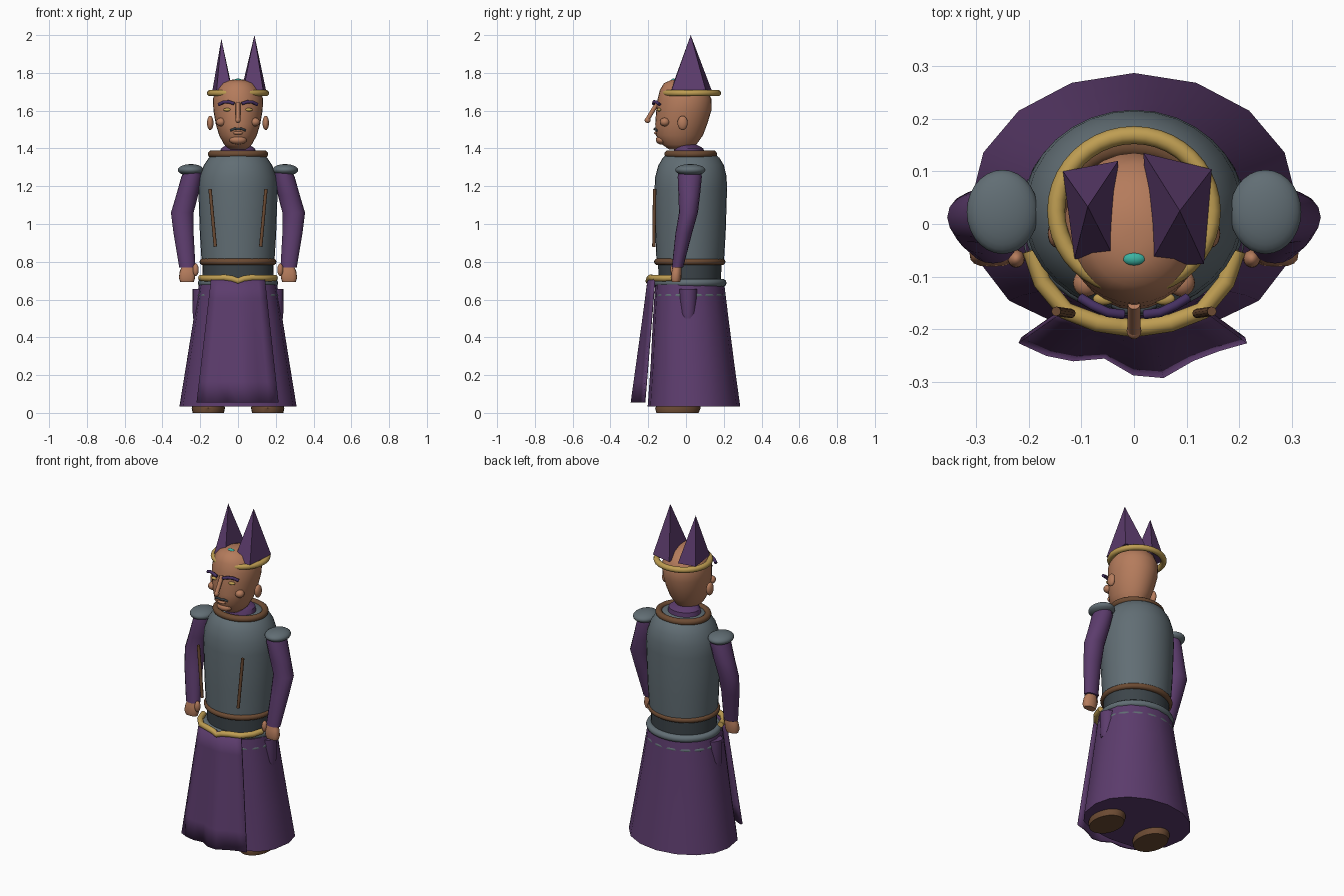
import bpy, bmesh, math
from mathutils import Vector

if "Cube" in bpy.data.objects:
    bpy.data.objects.remove(bpy.data.objects["Cube"])


def mat(name, r, g, b):
    m = bpy.data.materials.new(name)
    m.diffuse_color = (r, g, b, 1)
    m.use_nodes = True
    m.node_tree.nodes["Principled BSDF"].inputs["Base Color"].default_value = m.diffuse_color
    return m


PURPLE = mat("purple cloth", .107, .045, .152)
BROW = mat("dark purple hair", .06, .03, .12)
GREY = mat("grey armour", .12, .155, .175)
DARK = mat("dark grey", .045, .058, .067)
BROWN = mat("brown leather", .15, .07, .033)
GOLD = mat("gold", .52, .34, .085)
SKIN = mat("skin", .46, .2, .107)
TEAL = mat("teal gem", .045, .45, .36)


def finish(name, bm, material, angle=40):
    bmesh.ops.recalc_face_normals(bm, faces=bm.faces)
    me = bpy.data.meshes.new(name)
    bm.to_mesh(me)
    bm.free()
    me.materials.append(material)
    if angle:
        me.shade_smooth()
        me.set_sharp_from_angle(angle=math.radians(angle))
    ob = bpy.data.objects.new(name, me)
    bpy.context.collection.objects.link(ob)
    return ob


def oval(cx, cy, z, rx, ry, n, front=2.0):
    """Oval outline; a higher front exponent squares off the front half."""
    pts = []
    for i in range(n):
        a = 2 * math.pi * i / n
        c, s = math.cos(a), math.sin(a)
        k = 2 / (front if s < 0 else 2)
        pts.append(Vector((cx + rx * math.copysign(abs(c) ** k, c),
                           cy + ry * math.copysign(abs(s) ** k, s), z)))
    return pts


def loft(name, rings, material, n=24, front=2.0, angle=40):
    """Skin through rings of (x, y, z, rx, ry), with both ends capped."""
    bm = bmesh.new()
    loops = [[bm.verts.new(p) for p in oval(*r, n, front)] for r in rings]
    for a, b in zip(loops, loops[1:]):
        for i in range(n):
            j = (i + 1) % n
            bm.faces.new((a[i], a[j], b[j], b[i]))
    bm.faces.new(loops[0])
    bm.faces.new(loops[-1])
    return finish(name, bm, material, angle)


def ball(name, loc, size, material, seg=20):
    bm = bmesh.new()
    bmesh.ops.create_uvsphere(bm, u_segments=seg, v_segments=seg // 2, radius=1)
    for v in bm.verts:
        v.co = Vector(loc) + Vector([v.co[i] * size[i] for i in range(3)])
    return finish(name, bm, material)


def tube(name, pts, radius, material, closed=False):
    cu = bpy.data.curves.new(name, 'CURVE')
    cu.dimensions = '3D'
    cu.bevel_depth = radius
    cu.bevel_resolution = 3
    cu.use_fill_caps = True
    sp = cu.splines.new('POLY')
    sp.points.add(len(pts) - 1)
    for p, q in zip(sp.points, pts):
        p.co = (*q, 1)
    sp.use_cyclic_u = closed
    cu.materials.append(material)
    ob = bpy.data.objects.new(name, cu)
    bpy.context.collection.objects.link(ob)
    bpy.ops.object.select_all(action='DESELECT')
    ob.select_set(True)
    bpy.context.view_layer.objects.active = ob
    bpy.ops.object.convert(target='MESH')
    ob.data.shade_smooth()
    ob.data.set_sharp_from_angle(angle=math.radians(50))
    return ob


# Robe skirt
loft("skirt", [(0, .042, .035, .31, .245), (0, .035, .25, .275, .222),
               (0, .025, .5, .235, .2), (0, .02, .68, .207, .183)],
     PURPLE, 16, 2.6, 45)

# Wavy front panel
bottom = [(-.217, -.221), (-.165, -.245), (-.115, -.255), (-.055, -.25), (0, -.282),
          (.055, -.287), (.11, -.255), (.16, -.236), (.213, -.221)]
bm = bmesh.new()
rows = []
for k in range(7):
    t = k / 6
    row = []
    for i, (bx, by) in enumerate(bottom):
        u = i / 4 - 1
        row.append(bm.verts.new((.14 * u * (1 - t) + bx * t,
                                 (-.197 + .03 * u * u) * (1 - t) + by * t,
                                 .715 - .66 * t)))
    rows.append(row)
for a, b in zip(rows, rows[1:]):
    for i in range(8):
        bm.faces.new((a[i], a[i + 1], b[i + 1], b[i]))
panel = finish("front_panel", bm, PURPLE, 45)
sol = panel.modifiers.new("thickness", 'SOLIDIFY')
sol.thickness = .012
sol.offset = 0

# Torso, waist and belts
loft("waist", [(0, .02, .66, .185, .165), (0, .02, .82, .19, .168)], DARK, 32)
loft("torso", [(0, .022, .79, .192, .178), (0, .024, .95, .202, .186),
               (0, .025, 1.18, .21, .192), (0, .026, 1.25, .204, .189),
               (0, .027, 1.31, .182, .174), (0, .027, 1.35, .155, .15),
               (0, .027, 1.375, .125, .12)], GREY, 32)
tube("waist_belt", oval(0, .02, .8, .187, .172, 40), .017, BROWN, True)
tube("hip_ring", oval(0, .02, .688, .192, .174, 40), .021, GREY, True)
tube("skirt_trim", oval(0, .0216, .622, .202, .174, 64, 2.6), .013, GREY, True)
side = [(.195, -.05, .715), (.175, -.11, .713), (.13, -.165, .713),
        (.07, -.188, .716), (.03, -.194, .71)]
tube("gold_sash", [(-x, y, z) for x, y, z in side] + [(0, -.198, .698)] + side[::-1],
     .017, GOLD)
tube("collar", oval(0, .025, 1.37, .141, .121, 40), .019, BROWN, True)
loft("neck", [(0, .015, 1.35, .1, .085), (0, .015, 1.4, .09, .078),
              (0, .0, 1.42, .06, .055)], PURPLE)

# Head
loft("head", [(0, -.03, 1.395, .045, .06), (0, -.035, 1.42, .073, .09),
              (0, -.035, 1.47, .1, .125), (0, -.025, 1.53, .118, .138),
              (0, -.012, 1.60, .13, .146), (0, -.008, 1.66, .133, .143),
              (0, -.012, 1.71, .118, .126), (0, -.022, 1.745, .085, .095),
              (0, -.028, 1.762, .045, .052), (0, -.03, 1.766, .015, .02)],
     SKIN, 28, angle=60)
tube("nose_bridge", [(0, -.152, 1.64), (0, -.203, 1.555)], .012, SKIN)
ball("nose_tip", (0, -.203, 1.55), (.014, .016, .016), SKIN)
ball("chin", (0, -.13, 1.445), (.046, .03, .024), SKIN)
ball("lower_lip", (0, -.157, 1.482), (.028, .012, .009), SKIN)
tube("moustache", [(-.04, -.154, 1.495), (-.018, -.164, 1.505), (0, -.166, 1.502),
                   (.018, -.164, 1.505), (.04, -.154, 1.495)], .006, DARK)
ball("forehead_gem", (0, -.066, 1.757), (.023, .014, .013), TEAL)

# Crown ring and horns
tube("crown_ring", oval(0, .025, 1.693, .148, .144, 40), .017, GOLD, True)
horns = {"left_horn": [(-.135, .1, 1.71), (-.03, .12, 1.71), (-.035, -.07, 1.71),
                       (-.113, -.066, 1.71), (-.088, .033, 1.98)],
         "right_horn": [(.018, .135, 1.71), (.148, .104, 1.71), (.133, -.076, 1.71),
                        (.028, -.08, 1.71), (.087, .025, 2.0)]}
for name, pts in horns.items():
    bm = bmesh.new()
    v = [bm.verts.new(p) for p in pts]
    bm.faces.new(v[:4])
    for i in range(4):
        bm.faces.new((v[i], v[(i + 1) % 4], v[4]))
    finish(name, bm, PURPLE, 0)

# Paired parts
for s, tag in ((-1, "left_"), (1, "right_")):
    ball(tag + "ear", (s * .147, -.018, 1.535), (.017, .027, .038), SKIN)
    ball(tag + "cheek", (s * .09, -.112, 1.54), (.026, .026, .023), SKIN)
    ball(tag + "eye", (s * .057, -.142, 1.605), (.021, .012, .009), GOLD)
    tube(tag + "brow", [(s * .02, -.172, 1.637), (s * .05, -.168, 1.647),
                        (s * .078, -.155, 1.645), (s * .102, -.14, 1.632)], .009, BROW)
    tube(tag + "chest_strap", [(s * .148, -.166, 1.185), (s * .12, -.17, .88)],
         .009, BROWN)
    ball(tag + "shoulder_pad", (s * .25, .023, 1.286), (.068, .08, .031), GREY, 28)
    loft(tag + "arm", [(s * .238, .02, 1.285, .045, .058), (s * .245, .02, 1.25, .055, .064),
                       (s * .27, .017, 1.15, .058, .057), (s * .295, .013, 1.06, .06, .05),
                       (s * .288, -.012, .95, .053, .044), (s * .268, -.045, .77, .043, .03)],
         PURPLE, 16)
    loft(tag + "hand", [(s * .265, -.047, .78, .03, .022), (s * .267, -.05, .75, .041, .026),
                        (s * .27, -.053, .715, .043, .028), (s * .27, -.053, .693, .036, .022)],
         SKIN, 16, 3)
    ball(tag + "thumb", (s * .224, -.066, .758), (.016, .017, .033), SKIN)
    loft(tag + "hip", [(s * .195, .012, .5, .042, .035), (s * .194, .012, .53, .046, .043),
                       (s * .193, .012, .657, .048, .049)], PURPLE, 16)
    loft(tag + "boot", [(s * .157, -.045, 0, .083, .112), (s * .157, -.043, .025, .088, .12),
                        (s * .157, -.035, .06, .08, .11)], BROWN)
